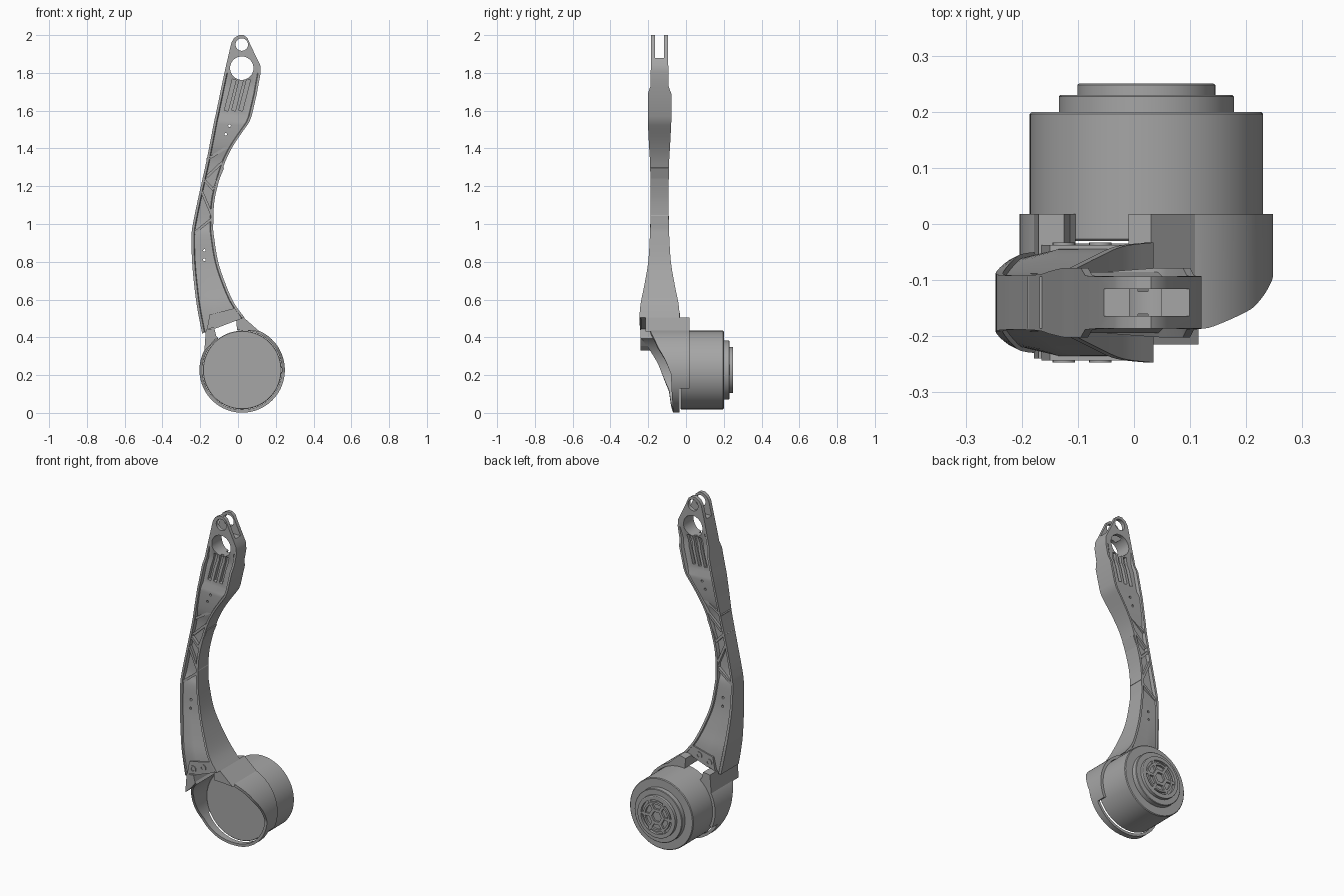
import bpy, bmesh, math
from mathutils import Vector

if "Cube" in bpy.data.objects:
    bpy.data.objects.remove(bpy.data.objects["Cube"], do_unlink=True)

grey = bpy.data.materials.new("machined_grey")
grey.use_nodes = True
grey.diffuse_color = (0.38, 0.38, 0.38, 1)
grey.node_tree.nodes["Principled BSDF"].inputs["Base Color"].default_value = (0.38, 0.38, 0.38, 1)

MID = -0.14            # centre plane of the arm
CX, CZ = 0.022, 0.227  # motor axis


def finish(name, bm, smooth=True):
    bmesh.ops.remove_doubles(bm, verts=bm.verts, dist=1e-5)
    bmesh.ops.recalc_face_normals(bm, faces=bm.faces)
    mesh = bpy.data.meshes.new(name)
    bm.to_mesh(mesh)
    bm.free()
    mesh.materials.append(grey)
    ob = bpy.data.objects.new(name, mesh)
    bpy.context.scene.collection.objects.link(ob)
    if smooth:
        shade(ob)
    return ob


def shade(ob):
    bpy.ops.object.select_all(action="DESELECT")
    ob.select_set(True)
    bpy.context.view_layer.objects.active = ob
    bpy.ops.object.shade_smooth_by_angle(angle=math.radians(30))


def prism(name, pts, y0, y1):
    """Outline in x, z pushed along y."""
    bm = bmesh.new()
    face = bm.faces.new([bm.verts.new((x, y0, z)) for x, z in pts])
    new = bmesh.ops.extrude_face_region(bm, geom=[face])["geom"]
    verts = [g for g in new if isinstance(g, bmesh.types.BMVert)]
    bmesh.ops.translate(bm, verts=verts, vec=(0, y1 - y0, 0))
    return finish(name, bm, False)


def bar(name, p, q, width, y0, y1):
    """Straight bar between two x, z points."""
    p, q = Vector(p), Vector(q)
    d = (q - p).normalized() * width / 2
    n = Vector((-d.y, d.x))
    return prism(name, [p + n, p - n, q - n, q + n], y0, y1)


def lathe(name, x, z, profile, steps=64):
    """Radius, y profile turned about an axis along y."""
    bm = bmesh.new()
    vs = [bm.verts.new((x + r, y, z)) for r, y in profile]
    es = [bm.edges.new(e) for e in zip(vs, vs[1:])]
    bmesh.ops.spin(bm, geom=vs + es, cent=(x, 0, z), axis=(0, 1, 0),
                   angle=math.tau, steps=steps)
    return finish(name, bm)


def cyl(name, x, z, r, y0, y1, steps=48):
    return lathe(name, x, z, [(0, y0), (r, y0), (r, y1), (0, y1)], steps)


def cut(ob, cutter):
    cutter.hide_render = True
    mod = ob.modifiers.new("cut", "BOOLEAN")
    mod.operation, mod.object, mod.solver = "DIFFERENCE", cutter, "EXACT"
    bpy.ops.object.select_all(action="DESELECT")
    bpy.context.view_layer.objects.active = ob
    ob.select_set(True)
    bpy.ops.object.modifier_apply(modifier=mod.name)
    bpy.data.objects.remove(cutter, do_unlink=True)


def lerp_table(table, a):
    for (a0, v0), (a1, v1) in zip(table, table[1:]):
        if a1 <= a <= a0:
            return v0 + (v1 - v0) * (a - a0) / (a1 - a0)
    return table[-1][1]


# Arm: left x z, right x z, half thickness, pocket depth
rows = [
    (-.19, .42, .035, .505, .107, .008), (-.215, .55, -.02, .58, .1, .008),
    (-.23, .66, -.065, .68, .08, .008), (-.243, .8, -.105, .8, .06, .008),
    (-.246, .94, -.128, .94, .051, .008), (-.235, 1.02, -.131, 1, .049, .02),
    (-.21, 1.14, -.122, 1.14, .048, .02), (-.17, 1.32, -.075, 1.31, .05, .02),
    (-.15, 1.42, -.022, 1.42, .056, .008), (-.125, 1.55, .06, 1.54, .062, .008),
    (-.118, 1.58, .072, 1.57, .062, .02), (-.095, 1.69, .1, 1.69, .062, .02),
    (-.087, 1.73, .107, 1.73, .048, .014), (-.072, 1.8, .12, 1.8, .047, 0),
    (-.063, 1.84, .118, 1.84, .046, 0), (-.035, 1.96, .065, 1.95, .046, 0),
    (-.02, 1.985, .05, 1.985, .046, 0), (.005, 2, .03, 2, .046, 0)]


def section(row):
    xl, zl, xr, zr, h, d = row
    d = max(d, 0)
    r = 0.013 / math.hypot(xr - xl, zr - zl)
    s = r * 1.3
    k = 0.22 * min(1, max(0, (h - .052) / .05)) if zl < 1 else 0
    us = [0, r, s, .36, .5, 1 - s, 1 - r, 1] if s < .3 else [0, .2, .3, .4, .5, .7, .8, 1]
    front = []
    for i, u in enumerate(us):
        y = h * (1 - k * (1 - min(1, u / .36)) ** 2) - (d if 2 <= i <= 5 else 0)
        front.append((u, y))
    loop = [(u, -y) for u, y in front] + [(u, y) for u, y in reversed(front)]
    return [(xl + (xr - xl) * u, MID + y, zl + (zr - zl) * u) for u, y in loop]


fine = []
for i in range(len(rows) - 1):
    a, b, c, d = (rows[max(0, min(len(rows) - 1, j))] for j in range(i - 1, i + 3))
    smooth_span = i < 9
    for n in range(5 if smooth_span else 1):
        t = n / 5
        fine.append([q + .5 * t * (r - p + t * (2 * p - 5 * q + 4 * r - s + t * (3 * (q - r) + s - p)))
                     for p, q, r, s in zip(a, b, c, d)])
fine.append(rows[-1])
bm = bmesh.new()
rings = [[bm.verts.new(co) for co in section(row)] for row in fine]
for lo, hi in zip(rings, rings[1:]):
    for i in range(len(lo)):
        j = (i + 1) % len(lo)
        bm.faces.new((lo[i], lo[j], hi[j], hi[i]))
bm.faces.new(rings[0])
bm.faces.new(rings[-1])
arm = finish("arm", bm, False)

# Top fork, pivot holes, rib grooves and screw holes
cut(arm, prism("slot", [(-.3, 1.88), (.3, 1.88), (.3, 2.1), (-.3, 2.1)], MID - .024, MID + .024))
cut(arm, cyl("pin_hole", .02, 1.95, .033, -.4, .1))
cut(arm, cyl("bearing_hole", .02, 1.825, .062, -.4, .1))
for x in (-.062, -.024, .014):
    for s in (-1, 1):
        cut(arm, bar("groove", (x, 1.6), (x + .042, 1.765), .02, MID + s * .02, MID + s * .1))
for x, z in ((-.045, 1.52), (-.065, 1.475), (-.178, .86), (-.178, .81)):
    cut(arm, cyl("screw_hole", x, z, .007, -.4, .1, 12))
shade(arm)

# Diagonal lattice ribs showing on both faces
for p, q in (((-.165, 1.34), (-.03, 1.425)), ((-.165, 1.25), (-.08, 1.33)),
             ((-.185, 1.24), (-.13, 1.18)), ((-.13, 1.18), (-.08, 1.3)),
             ((-.195, 1.18), (-.135, 1.04)), ((-.235, .95), (-.135, 1.03))):
    bar("lattice_rib", p, q, .014, MID - .046, MID + .046)

# Bolted lug at the arm foot
prism("foot_lug", [(-.165, .44), (-.15, .52), (-.015, .555), (.022, .507)], MID - .103, MID + .103)
for s in (-1, 1):
    for x, z in ((-.125, .483), (-.06, .508)):
        lathe("foot_bolt", x, z, [(0, MID), (.02, MID), (.02, MID + s * .107),
              (.01, MID + s * .107), (.01, MID + s * .103), (0, MID + s * .103)], 20)

# Motor body with stepped back
lathe("motor", CX, CZ, [(0, -.03), (.205, -.03), (.208, -.027), (.208, .196), (.204, .2),
      (.156, .2), (.156, .227), (.153, .23), (.123, .23), (.123, .248), (.12, .25),
      (.1, .25), (.1, .235), (0, .235)], 96)
lathe("hub_ring", CX, CZ, [(.032, .23), (.032, .247), (.052, .247), (.052, .23)], 6)
lathe("rotor_ring", CX, CZ, [(.074, .23), (.074, .247), (.086, .247), (.086, .23)])
for i in range(6):
    a = i * math.tau / 6
    c, s = math.cos(a), math.sin(a)
    bar("rotor_spoke", (CX + .04 * c, CZ + .04 * s), (CX + .103 * c, CZ + .103 * s), .016, .23, .246)

# Cradle wrapped round the motor, open at the top, with a swept front edge
front_edge = [(97, -.2), (60, -.185), (33, -.15), (14, -.11), (-5, -.08), (-90, -.065),
              (-150, -.09), (-190, -.15), (-233, -.24)]
angles = sorted([97 - 3 * i for i in range(111)] + [-25.4, -25.6, -154.4, -154.6], reverse=True)
bm = bmesh.new()
loops = []
for a in angles:
    f = lerp_table(front_edge, a)
    b = -.035 if -154.5 < a < -25.5 else .018
    c, s = math.cos(math.radians(a)), math.sin(math.radians(a))
    loops.append([bm.verts.new((CX + r * c, y, CZ + r * s))
                  for r, y in ((.21, f), (.226, f), (.226, b), (.21, b))])
for p, q in zip(loops, loops[1:]):
    for i in range(4):
        j = (i + 1) % 4
        bm.faces.new((p[i], p[j], q[j], q[i]))
bm.faces.new(loops[0])
bm.faces.new(loops[-1])
finish("motor_cradle", bm)

# Struts joining the cradle to the arm
prism("left_strut", [(-.01, .495), (.03, .505), (.115, .43), (.06, .436), (-.005, .438)], -.215, .018)
prism("right_strut", [(-.17, .44), (-.125, .445), (-.113, .4), (-.15, .355), (-.178, .33)], -.24, .018)
